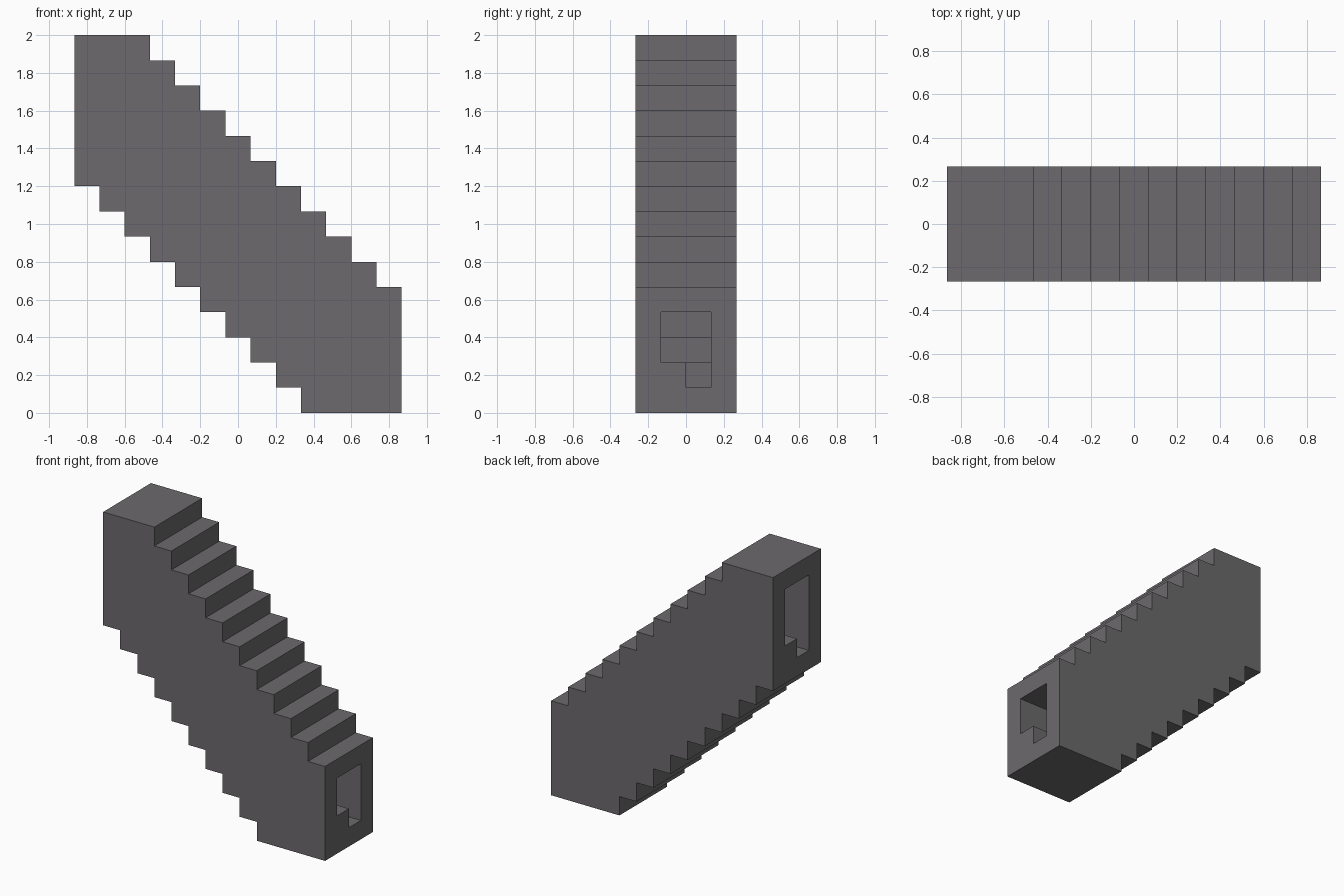
import bpy
import bmesh

if "Cube" in bpy.data.objects:
    bpy.data.objects.remove(bpy.data.objects["Cube"])

U = 2 / 15          # one block
COLUMNS = 13        # blocks along the length

stone = bpy.data.materials.new("dark_grey_stone")
stone.use_nodes = True
color = (0.150, 0.144, 0.150, 1)
stone.diffuse_color = color
stone.node_tree.nodes["Principled BSDF"].inputs["Base Color"].default_value = color


def stepped_prism(name, columns, y0, y1):
    """Extrude a stepped side profile; columns are (x0, x1, bottom, top) in blocks."""
    lower, upper = [], []
    for x0, x1, bottom, top in columns:
        for path, z in ((lower, bottom), (upper, top)):
            # Runs of equal height continue as one straight edge
            if path and path[-1][1] == z:
                path[-1] = (x1, z)
            else:
                path += [(x0, z), (x1, z)]
    outline = lower + upper[::-1]
    bm = bmesh.new()
    face = bm.faces.new([bm.verts.new(((x - COLUMNS / 2) * U, y0 * U, z * U))
                         for x, z in outline])
    side = bmesh.ops.extrude_face_region(bm, geom=[face])
    verts = [v for v in side["geom"] if isinstance(v, bmesh.types.BMVert)]
    bmesh.ops.translate(bm, verts=verts, vec=(0, (y1 - y0) * U, 0))
    bmesh.ops.recalc_face_normals(bm, faces=bm.faces)
    mesh = bpy.data.meshes.new(name)
    bm.to_mesh(mesh)
    bm.free()
    mesh.materials.append(stone)
    obj = bpy.data.objects.new(name, mesh)
    bpy.context.collection.objects.link(obj)
    return obj


def carve(target, cutter):
    """Subtract the cutter, apply the result and remove the cutter."""
    cutter.hide_render = True
    mod = target.modifiers.new("carve", "BOOLEAN")
    mod.operation = "DIFFERENCE"
    mod.solver = "EXACT"
    mod.object = cutter
    bpy.context.view_layer.objects.active = target
    bpy.ops.object.modifier_apply(modifier=mod.name)
    bpy.data.objects.remove(cutter)


# Sloping passage shell with steps above and below
shell = stepped_prism("stair_passage", [
    (i, i + 1, max(0, 9 - i), min(15, 17 - i)) for i in range(COLUMNS)], -2, 2)

# Inner stair tunnel, with a raised sill at each mouth
tunnel = [(-1, 1, 11, 14)]
tunnel += [(i, i + 1, max(1, 10 - i), 15 - i) for i in range(1, COLUMNS - 1)]
tunnel += [(COLUMNS - 1, COLUMNS + 1, 2, 4)]
carve(shell, stepped_prism("tunnel_cutter", tunnel, -1, 1))

# Half-width notch through the sill at each mouth, on opposite sides
carve(shell, stepped_prism("upper_notch_cutter", [(-1, 1.5, 10, 12)], -1, 0))
carve(shell, stepped_prism("lower_notch_cutter",
                           [(COLUMNS - 1.5, COLUMNS + 1, 1, 3)], 0, 1))
